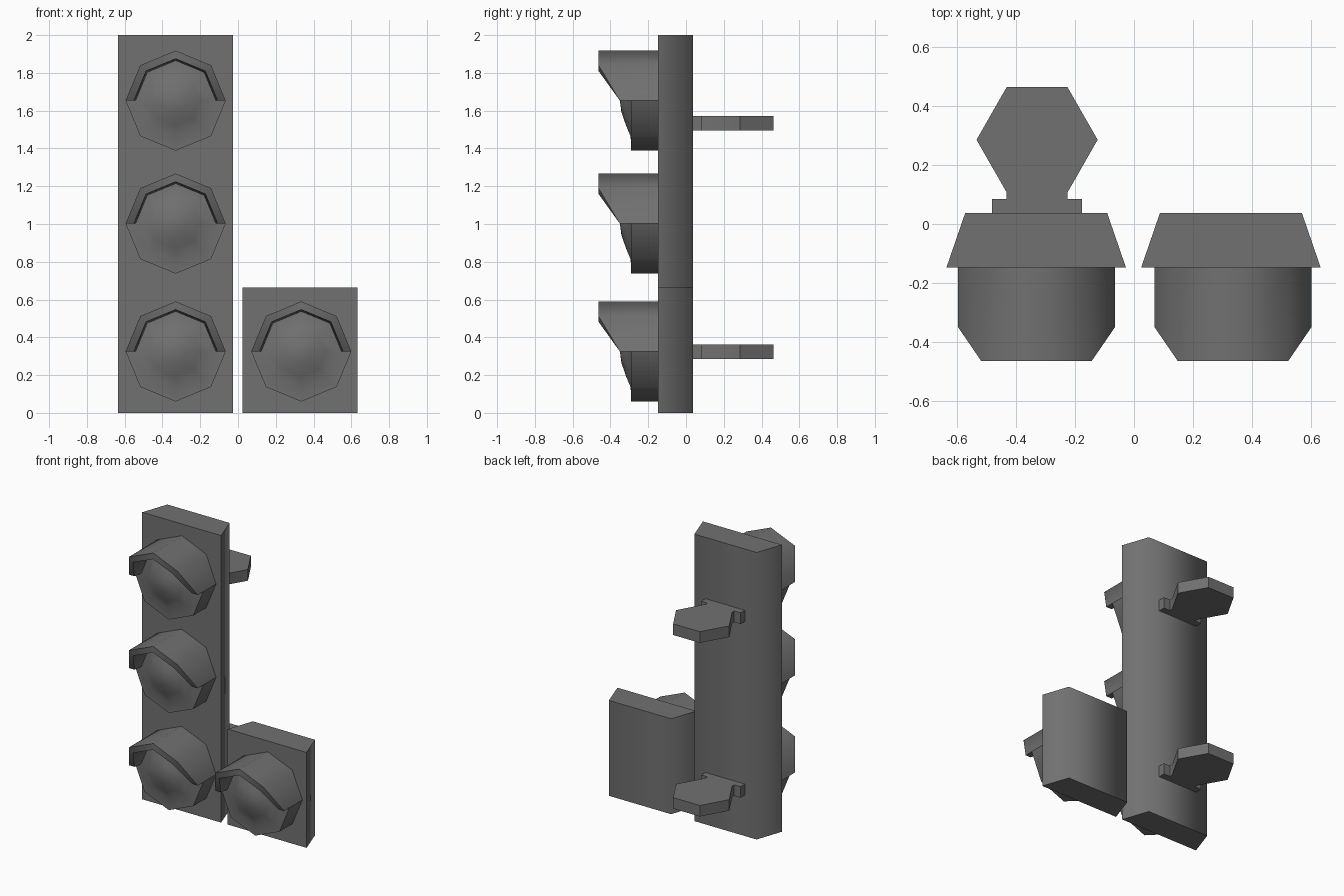
import bpy, bmesh, math
from math import radians, sin, cos

if "Cube" in bpy.data.objects:
    bpy.data.objects.remove(bpy.data.objects["Cube"])

FRONT, BACK = -0.148, 0.038

# Dark grey finish shared by every part
dark = bpy.data.materials.new("dark_grey")
dark.diffuse_color = (0.164, 0.164, 0.164, 1)
dark.use_nodes = True
dark.node_tree.nodes["Principled BSDF"].inputs["Base Color"].default_value = dark.diffuse_color


def make_object(name, bm, angle):
    bmesh.ops.recalc_face_normals(bm, faces=bm.faces)
    me = bpy.data.meshes.new(name)
    bm.to_mesh(me)
    bm.free()
    for p in me.polygons:
        p.use_smooth = True
    me.set_sharp_from_angle(angle=radians(angle))
    me.materials.append(dark)
    ob = bpy.data.objects.new(name, me)
    bpy.context.collection.objects.link(ob)
    return ob


def prism(name, outline, z0, z1, angle):
    """Extrude an xy outline vertically."""
    bm = bmesh.new()
    face = bm.faces.new([bm.verts.new((x, y, z0)) for x, y in outline])
    ext = bmesh.ops.extrude_face_region(bm, geom=[face])
    verts = [g for g in ext["geom"] if isinstance(g, bmesh.types.BMVert)]
    bmesh.ops.translate(bm, verts=verts, vec=(0, 0, z1 - z0))
    return make_object(name, bm, angle)


def housing(name, cx, height):
    w, b = 0.304, 0.24
    return prism(name, [(cx - w, FRONT), (cx + w, FRONT), (cx + b, BACK), (cx - b, BACK)],
                 0, height, 75)


def lamp(name, cx, cz):
    """Domed lens with the lower half of its eight-sided body."""
    bm = bmesh.new()
    profile = [(0.265, FRONT), (0.265, -0.29), (0.19, -0.293), (0.13, -0.318), (0.06, -0.342)]
    rings = [[bm.verts.new((cx + r * cos(i * math.pi / 4), y, cz + r * sin(i * math.pi / 4)))
              for i in range(8)] for r, y in profile]
    for n, (a, b) in enumerate(zip(rings, rings[1:])):
        # the hood forms the upper half of the body
        for i in range(4 if n == 0 else 0, 8):
            j = (i + 1) % 8
            bm.faces.new((a[i], a[j], b[j], b[i]))
    apex = bm.verts.new((cx, -0.35, cz))
    for i in range(8):
        bm.faces.new((rings[-1][i], rings[-1][(i + 1) % 8], apex))
    loose = [v for v in bm.verts if not v.link_faces]
    bmesh.ops.delete(bm, geom=loose, context='VERTS')
    return make_object(name, bm, 50)


def visor(name, cx, cz):
    """Half-octagon hood whose lower corners are cut back."""
    bm = bmesh.new()
    sections = []
    for i in range(5):
        a = i * math.pi / 4
        tip = -0.35 if i in (0, 4) else -0.463
        loop = [(0.265, FRONT), (0.265, tip), (0.222, tip), (0.212, -0.285), (0.212, FRONT)]
        sections.append([bm.verts.new((cx + r * cos(a), y, cz + r * sin(a))) for r, y in loop])
    for s, t in zip(sections, sections[1:]):
        for k in range(4):
            bm.faces.new((s[k], s[k + 1], t[k + 1], t[k]))
    bm.faces.new(sections[0])
    bm.faces.new(sections[-1])
    return make_object(name, bm, 50)


def bracket(name, cx, z0, z1):
    """Foot bar, short neck and hexagonal plate as one mirrored outline."""
    half = [(0.152, BACK), (0.152, 0.085), (0.103, 0.085), (0.103, 0.107),
            (0.205, 0.285), (0.103, 0.463)]
    outline = [(cx + x, y) for x, y in half] + [(cx - x, y) for x, y in reversed(half)]
    return prism(name, outline, z0, z1, 30)


# Housings
housing("main_housing", -0.331, 2.0)
housing("side_housing", 0.328, 0.665)

# Lamps with hoods
for n, (x, z) in enumerate([(-0.33, 0.325), (-0.33, 1.002), (-0.33, 1.653), (0.335, 0.325)], 1):
    lamp(f"lamp_{n}", x, z)
    visor(f"visor_{n}", x, z)

# Rear mounting brackets
bracket("lower_bracket", -0.328, 0.285, 0.362)
bracket("upper_bracket", -0.328, 1.495, 1.573)
